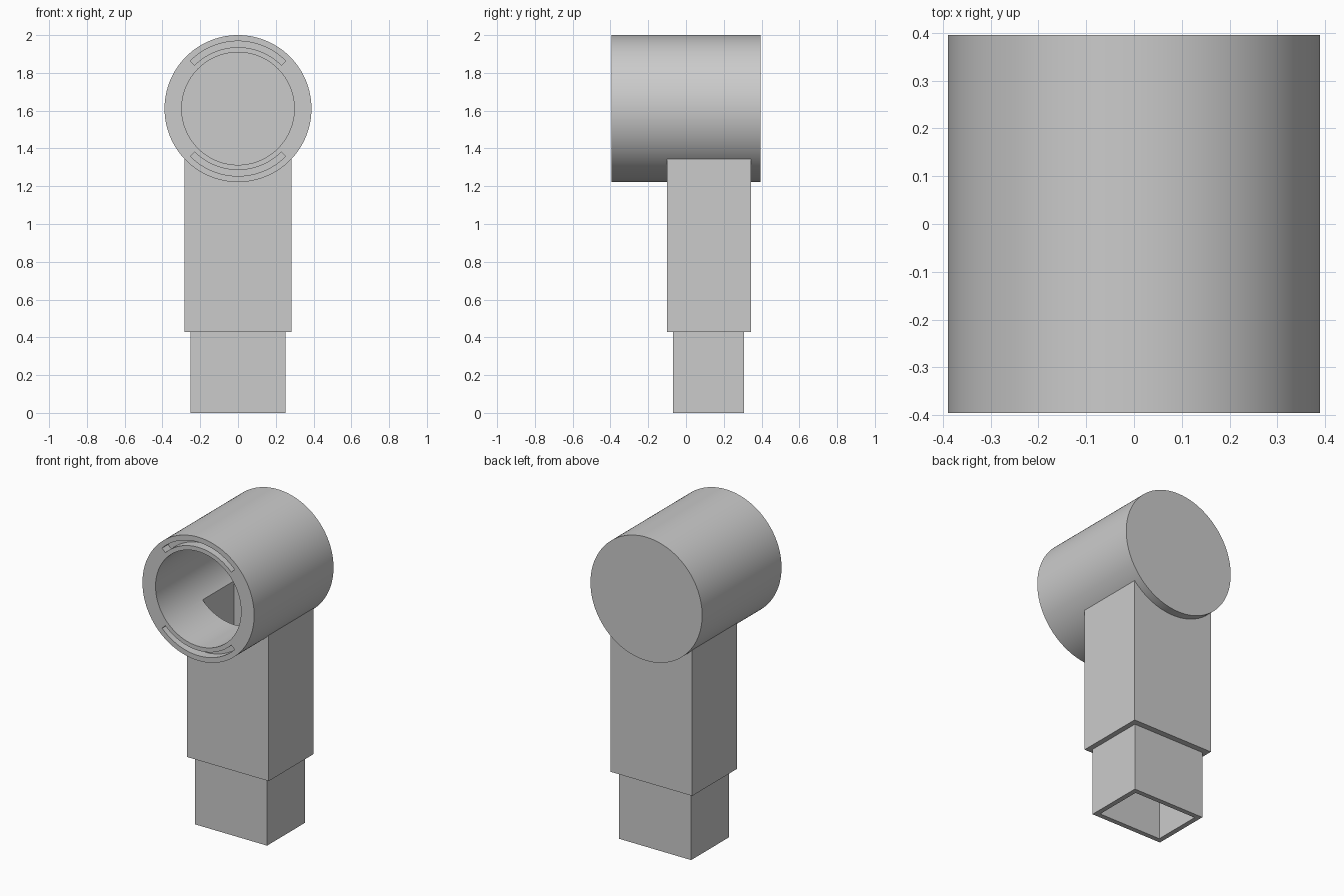
import bpy, bmesh, math

if "Cube" in bpy.data.objects:
    bpy.data.objects.remove(bpy.data.objects["Cube"], do_unlink=True)

grey = bpy.data.materials.new("plain grey")
grey.use_nodes = True
grey.diffuse_color = (0.6, 0.6, 0.6, 1)
grey.node_tree.nodes["Principled BSDF"].inputs["Base Color"].default_value = (0.6, 0.6, 0.6, 1)

AXIS_Z = 1.611          # height of the socket axis
R_OUT, R_BORE = 0.389, 0.298


def prism(name, outline, y0, y1):
    """Extrude an outline in the xz plane from y0 to y1."""
    bm = bmesh.new()
    face = bm.faces.new([bm.verts.new((x, y0, z)) for x, z in outline])
    new = bmesh.ops.extrude_face_region(bm, geom=[face])["geom"]
    bmesh.ops.translate(bm, vec=(0, y1 - y0, 0),
                        verts=[v for v in new if isinstance(v, bmesh.types.BMVert)])
    bmesh.ops.recalc_face_normals(bm, faces=bm.faces)
    mesh = bpy.data.meshes.new(name)
    bm.to_mesh(mesh)
    bm.free()
    mesh.materials.append(grey)
    obj = bpy.data.objects.new(name, mesh)
    bpy.context.collection.objects.link(obj)
    return obj


def arc(radius, start, end, steps):
    """Points on an arc about the socket axis, in degrees."""
    angles = [math.radians(start + (end - start) * i / steps) for i in range(steps + 1)]
    return [(radius * math.cos(a), AXIS_Z + radius * math.sin(a)) for a in angles]


def circle(radius, steps=128):
    return arc(radius, 0, 360, steps)[:-1]


def rect(half, z0, z1):
    return [(-half, z0), (half, z0), (half, z1), (-half, z1)]


def combine(target, tool, operation):
    """Boolean the tool into the target, then discard the tool."""
    mod = target.modifiers.new(operation.lower(), "BOOLEAN")
    mod.operation, mod.solver, mod.object = operation, "EXACT", tool
    bpy.context.view_layer.objects.active = target
    bpy.ops.object.modifier_apply(modifier=mod.name)
    bpy.data.objects.remove(tool, do_unlink=True)


# Round socket housing, with the square arm and its narrower plug fused on
bracket = prism("socket_bracket", circle(R_OUT), -0.395, 0.395)
combine(bracket, prism("arm", rect(0.284, 0.427, AXIS_Z), -0.10, 0.344), "UNION")
combine(bracket, prism("plug", rect(0.251, 0.0, 0.8), -0.069, 0.307), "UNION")

# Blind bore from the front, and the duct running up through plug and arm into it
combine(bracket, prism("bore", circle(R_BORE), -0.5, 0.303), "DIFFERENCE")
combine(bracket, prism("duct", rect(0.22, -0.1, AXIS_Z - 0.03), -0.038, 0.276), "DIFFERENCE")

# Quarter-circle grooves in the front rim, above and below the bore
for mid in (90, 270):
    outline = arc(0.357, mid - 45, mid + 45, 32) + arc(0.325, mid + 45, mid - 45, 32)
    combine(bracket, prism("groove", outline, -0.5, -0.335), "DIFFERENCE")

# Smooth the round walls, keep the edges sharp
for obj in bpy.context.selected_objects:
    obj.select_set(False)
bracket.select_set(True)
bpy.context.view_layer.objects.active = bracket
bpy.ops.object.shade_smooth_by_angle(angle=math.radians(30))
